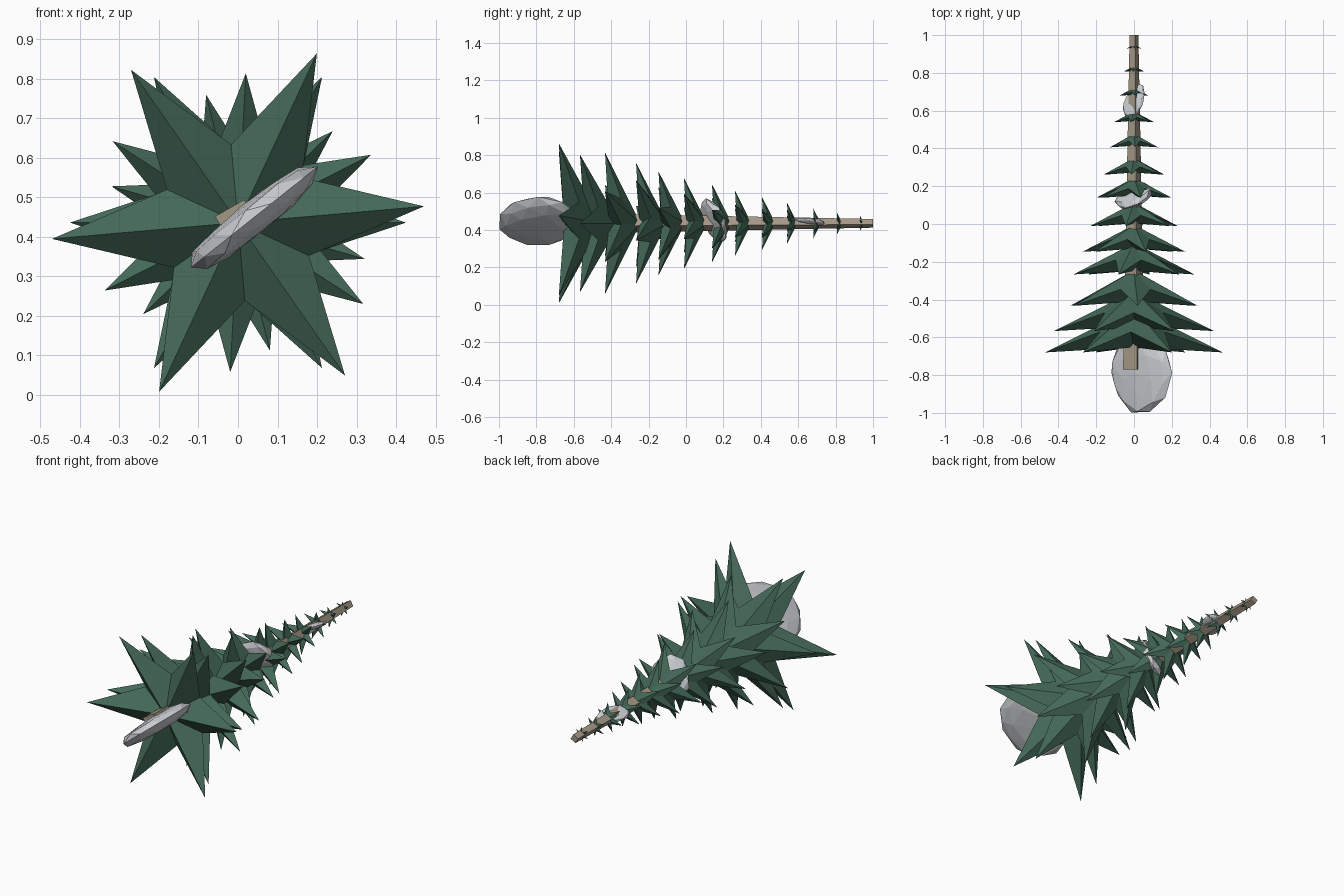
import bpy, bmesh, math, random
from mathutils import Vector, Matrix

cube = bpy.data.objects.get("Cube")
if cube:
    bpy.data.objects.remove(cube)

AXIS_Z = 0.436


def material(name, rgb):
    m = bpy.data.materials.new(name)
    m.use_nodes = True
    m.diffuse_color = (*rgb, 1)
    m.node_tree.nodes["Principled BSDF"].inputs["Base Color"].default_value = (*rgb, 1)
    return m


GREEN = material("pine green", (0.06, 0.145, 0.1))
BARK = material("pale bark", (0.37, 0.315, 0.24))
STONE = material("grey stone", (0.6, 0.62, 0.645))


def finish(bm, name, mat):
    bmesh.ops.recalc_face_normals(bm, faces=bm.faces)
    mesh = bpy.data.meshes.new(name)
    bm.to_mesh(mesh)
    bm.free()
    mesh.materials.append(mat)
    obj = bpy.data.objects.new(name, mesh)
    bpy.context.collection.objects.link(obj)
    return obj


def around(radius, degrees, y):
    a = math.radians(degrees)
    return Vector((radius * math.cos(a), y, AXIS_Z + radius * math.sin(a)))


# Tapered square trunk lying along y
def trunk():
    bm = bmesh.new()
    rings = [[bm.verts.new(around(r, 75 + 90 * i, y)) for i in range(4)]
             for r, y in ((0.06, -0.77), (0.024, 1.0))]
    for i in range(4):
        j = (i + 1) % 4
        bm.faces.new((rings[0][i], rings[0][j], rings[1][j], rings[1][i]))
    for ring in rings:
        bm.faces.new(ring)
    finish(bm, "trunk", BARK)


# Six-pointed star of foliage: ridged on its back and keeled underneath
def branch_layer(name, y, radius, turn):
    bm = bmesh.new()
    apex = bm.verts.new((0, y + 0.5 * radius, AXIS_Z))
    keel = bm.verts.new((0, y + 0.06 * radius, AXIS_Z))
    rim = []
    for i in range(6):
        rim.append(bm.verts.new(around(radius, turn + 60 * i, y)))
        rim.append(bm.verts.new(around(radius * 0.42, turn + 30 + 60 * i, y + 0.23 * radius)))
    for i in range(12):
        j = (i + 1) % 12
        bm.faces.new((rim[i], rim[j], apex))
        bm.faces.new((rim[j], rim[i], keel))
    finish(bm, name, GREEN)


# Flattened, faceted boulder: half_size is level width, width up the slope and thickness
def boulder(name, centre, half_size, normal, seed):
    rng = random.Random(seed)
    bm = bmesh.new()
    bmesh.ops.create_icosphere(bm, subdivisions=2, radius=1)
    for v in bm.verts:
        v.co.z = math.copysign(abs(v.co.z) ** 0.65, v.co.z)
        v.co *= rng.uniform(0.92, 1.05)
    turn = Vector(normal).to_track_quat("Z", "Y").to_matrix().to_4x4()
    bm.transform(Matrix.Translation(centre) @ turn @ Matrix.Diagonal((*half_size, 1)))
    finish(bm, name, STONE)


trunk()

# Layers: tip position along the trunk, tip radius and turn
LAYERS = [(-0.68, 0.472, 5), (-0.567, 0.425, 0), (-0.433, 0.378, 27), (-0.267, 0.333, 44),
          (-0.147, 0.285, 17), (-0.011, 0.247, 40), (0.139, 0.212, 20), (0.262, 0.176, 35),
          (0.406, 0.143, 27), (0.54, 0.112, 40), (0.68, 0.082, 20), (0.807, 0.06, 35),
          (0.93, 0.042, 25)]
for n, layer in enumerate(LAYERS):
    branch_layer(f"branch_layer_{n + 1}", *layer)

boulder("large_boulder", (0.035, -0.79, 0.445), (0.215, 0.205, 0.043), (-0.62, 0, 0.78), 3)
boulder("middle_boulder", (0.0, 0.15, 0.45), (0.11, 0.125, 0.03), (-0.38, 0.81, 0.36), 5)
boulder("small_boulder", (0.0, 0.65, 0.44), (0.1, 0.055, 0.016), (-0.4, 0.15, 0.9), 8)
